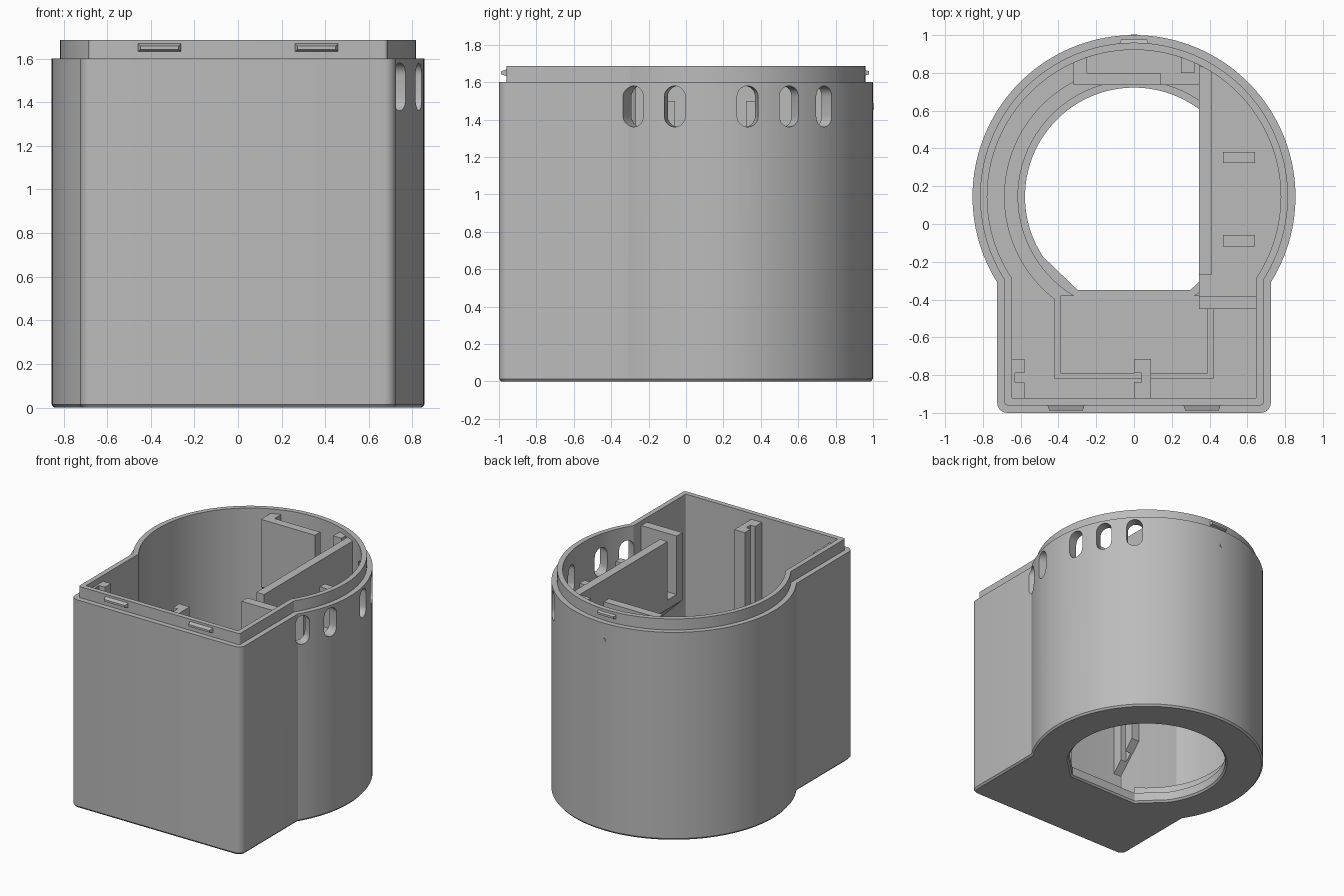
import bpy, bmesh, math
from math import sin, cos, pi, radians, asin, acos, sqrt

if "Cube" in bpy.data.objects:
    bpy.data.objects.remove(bpy.data.objects["Cube"])

CY, R = 0.145, 0.855          # centre and radius of the round section
WALL, FLOOR, TOP = 0.078, 0.08, 1.685
SHELF = 1.2                   # floor of the side compartment

grey = bpy.data.materials.new("plain_grey")
grey.diffuse_color = (0.5, 0.5, 0.5, 1)
grey.use_nodes = True
grey.node_tree.nodes["Principled BSDF"].inputs["Base Color"].default_value = grey.diffuse_color


def finish(name, bm):
    bmesh.ops.recalc_face_normals(bm, faces=bm.faces[:])
    me = bpy.data.meshes.new(name)
    bm.to_mesh(me)
    bm.free()
    ob = bpy.data.objects.new(name, me)
    bpy.context.collection.objects.link(ob)
    me.materials.append(grey)
    return ob


def smooth(ob):
    bpy.ops.object.select_all(action='DESELECT')
    ob.select_set(True)
    bpy.context.view_layer.objects.active = ob
    bpy.ops.object.shade_smooth_by_angle(angle=radians(25))


def arc(r, a0, a1, n, cx=0.0, cy=CY):
    return [(cx + r * cos(a0 + (a1 - a0) * i / n), cy + r * sin(a0 + (a1 - a0) * i / n))
            for i in range(n + 1)]


def outline(d):
    """Keyhole outline moved inwards by d."""
    r, w, f, c = R - d, 0.725 - d, -1 + d, max(0.055 - d, 0.006)
    a = acos(w / r)
    pts = arc(r, -a, pi + a, 96)
    pts += arc(c, pi, 1.5 * pi, 5, -w + c, f + c)
    pts += arc(c, 1.5 * pi, 2 * pi, 5, w - c, f + c)
    return pts


def hole(r):
    """Circle with points matching the outline by angle."""
    out = []
    for x, y in outline(WALL):
        a = math.atan2(y - CY, x)
        out.append((r * cos(a), CY + r * sin(a)))
    return out


def loft(name, loops):
    """Closed skin through a ring of (points, z) loops."""
    bm = bmesh.new()
    rows = [[bm.verts.new((x, y, z)) for x, y in pts] for pts, z in loops]
    n = len(rows[0])
    for k, a in enumerate(rows):
        b = rows[(k + 1) % len(rows)]
        for i in range(n):
            j = (i + 1) % n
            bm.faces.new((a[i], a[j], b[j], b[i]))
    return finish(name, bm)


def prism(name, pts, z0, z1):
    """Upright prism; z0 may be a rule giving a sloped underside."""
    low = z0 if callable(z0) else (lambda x, y: z0)
    bm = bmesh.new()
    a = [bm.verts.new((x, y, low(x, y))) for x, y in pts]
    b = [bm.verts.new((x, y, z1)) for x, y in pts]
    n = len(pts)
    bm.faces.new(a[::-1])
    bm.faces.new(b)
    for i in range(n):
        j = (i + 1) % n
        bm.faces.new((a[i], a[j], b[j], b[i]))
    return finish(name, bm)


def box(name, x0, x1, y0, y1, z0, z1):
    return prism(name, [(x0, y0), (x1, y0), (x1, y1), (x0, y1)], z0, z1)


# Housing: outer wall, stepped lip, cavity, floor and round opening
housing = loft("housing", [
    (outline(0.012), 0), (outline(0), 0.014), (outline(0), 1.6), (outline(0.04), 1.6),
    (outline(0.04), TOP), (outline(WALL), TOP), (outline(WALL), FLOOR),
    (hole(0.577), FLOOR), (hole(0.577), 0.014), (hole(0.59), 0)])

# Vent slots cut radially through the right wall
for deg in (44, 28.4, 12.5, -13.9, -29.8):
    a = radians(deg)
    prof = arc(0.058, 0, pi, 10, 0, 1.522) + arc(0.058, pi, 2 * pi, 10, 0, 1.418)
    bm = bmesh.new()
    ends = [[bm.verts.new((r * cos(a) - t * sin(a), CY + r * sin(a) + t * cos(a), z))
             for t, z in prof] for r in (0.70, 0.95)]
    n = len(prof)
    bm.faces.new(ends[0])
    bm.faces.new(ends[1][::-1])
    for i in range(n):
        j = (i + 1) % n
        bm.faces.new((ends[0][i], ends[1][i], ends[1][j], ends[0][j]))
    cutter = finish("slot_cutter", bm)
    mod = housing.modifiers.new("slot", 'BOOLEAN')
    mod.operation, mod.solver, mod.object = 'DIFFERENCE', 'EXACT', cutter
    bpy.context.view_layer.objects.active = housing
    bpy.ops.object.modifier_apply(modifier=mod.name)
    bpy.data.objects.remove(cutter)
smooth(housing)


# Low rim on the floor: thin wall round the opening and along the front bay
def rim(r, w, f):
    a = acos(w / r)
    return arc(r, -a, pi + a, 72) + [(-w, f), (w, f)]


smooth(loft("floor_rim", [(rim(0.688, 0.42, -0.82), FLOOR - 0.01), (rim(0.688, 0.42, -0.82), 0.15),
                          (rim(0.656, 0.39, -0.79), 0.15), (rim(0.656, 0.39, -0.79), FLOOR - 0.01)]))

# Seat ledge inside the rim, open towards the front
a_in, a_out = asin(0.525 / 0.614), asin(0.525 / 0.66)
smooth(prism("seat_ledge", arc(0.614, -a_in, pi + a_in, 72) + arc(0.66, pi + a_out, -a_out, 72),
             FLOOR - 0.01, 0.15))

# Side compartment: shelf with sloped underside, partition, end wall, ribs
ri = R - WALL + 0.01
shelf_pts = [(0.345, -0.45), (0.655, -0.45), (0.655, -0.28)]
shelf_pts += arc(ri, -asin(0.425 / ri), acos(0.345 / ri), 32)
smooth(prism("compartment_shelf", shelf_pts, lambda x, y: SHELF - 0.07 - (x - 0.345), SHELF))
prism("partition", [(0.345, -0.27), (0.41, -0.27), (0.41, 0.81), (0.345, 0.84)], SHELF - 0.05, 1.65)
box("compartment_end_wall", 0.345, 0.655, -0.45, -0.38, SHELF - 0.05, 1.65)
for y in (0.352, -0.088):
    box("compartment_rib", 0.47, 0.64, y - 0.03, y + 0.03, SHELF - 0.02, 1.5)


# Back bracket: holder against the rear wall
def slope(x, y):
    return 1.13 - (y - 0.735)


def wall_y(x):
    return CY + sqrt((R - WALL + 0.01) ** 2 - x * x)


prism("bracket_base", [(-0.32, 0.735), (0.345, 0.735), (0.345, wall_y(0.345))]
      + [(x, wall_y(x)) for x in (0.25, 0.15, 0.05, -0.05, -0.15, -0.25, -0.32)], slope, 1.2)
box("bracket_front", -0.32, 0.14, 0.735, 0.80, 1.17, 1.65)
for x0, x1 in ((-0.32, -0.25), (0.25, 0.32)):
    prism("bracket_leg", [(x0, 0.735 if x0 < 0 else 0.80), (x1, 0.735 if x0 < 0 else 0.80),
                          (x1, wall_y(x1)), (x0, wall_y(x0))], 1.17, 1.65)

# Board guides: slotted posts on the front wall
prism("corner_guide", [(-0.655, -0.925), (-0.58, -0.925), (-0.58, -0.84), (-0.63, -0.84),
                       (-0.63, -0.79), (-0.58, -0.79), (-0.58, -0.715), (-0.655, -0.715)],
      lambda x, y: 0.6 + (y + 0.925), 1.64)
prism("middle_guide", [(0, -0.925), (0.09, -0.925), (0.09, -0.715), (0, -0.715),
                       (0, -0.79), (0.04, -0.79), (0.04, -0.84), (0, -0.84)], FLOOR - 0.01, 1.64)

# Snap ridges on the lip
for name, x0, x1, y0, y1 in (("front_snap", -0.46, -0.26, -0.955, -0.988),
                             ("front_snap", 0.26, 0.46, -0.955, -0.988),
                             ("back_snap", -0.08, 0.08, 0.945, 0.978)):
    bm = bmesh.new()
    e = 0.012
    base = [bm.verts.new((x, y0, z)) for x, z in ((x0, 1.63), (x1, 1.63), (x1, 1.67), (x0, 1.67))]
    tip = [bm.verts.new((x, y1, z)) for x, z in
           ((x0 + e, 1.63 + e), (x1 - e, 1.63 + e), (x1 - e, 1.67 - e), (x0 + e, 1.67 - e))]
    bm.faces.new(base)
    bm.faces.new(tip)
    for i in range(4):
        j = (i + 1) % 4
        bm.faces.new((base[i], base[j], tip[j], tip[i]))
    finish(name, bm)

# Small locating bump on the back
bm = bmesh.new()
bmesh.ops.create_cone(bm, cap_ends=True, segments=16, radius1=0.016, radius2=0.016, depth=0.02)
for v in bm.verts:
    v.co = (v.co.x, 0.994 + v.co.z, 1.47 + v.co.y)
finish("back_bump", bm)
